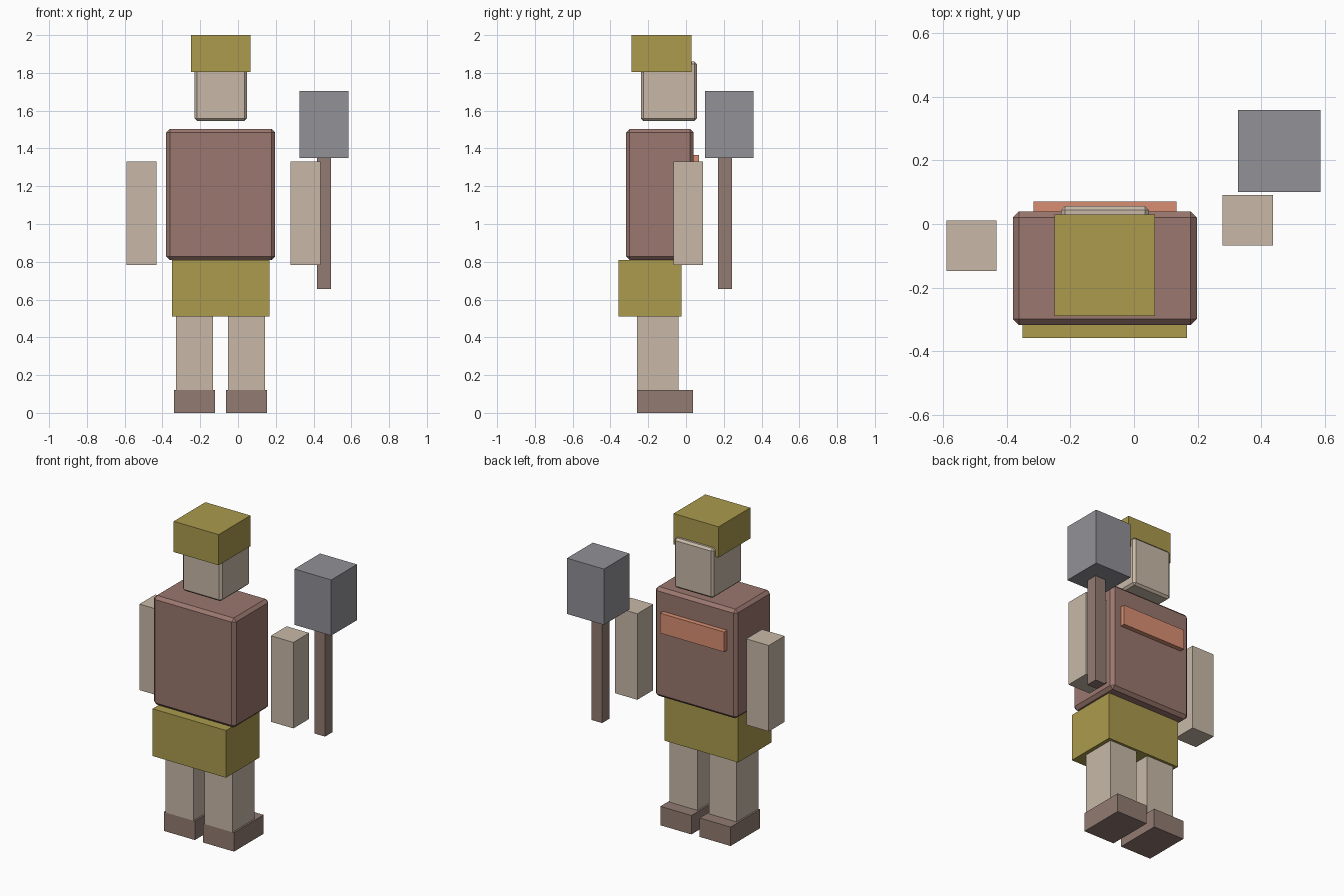
import bpy

if "Cube" in bpy.data.objects:
    bpy.data.objects.remove(bpy.data.objects["Cube"])


def material(name, hex_color):
    """Material whose viewport colour comes from an sRGB hex string."""
    rgb = [int(hex_color[i:i + 2], 16) / 255 for i in (0, 2, 4)]
    lin = [c / 12.92 if c <= 0.04045 else ((c + 0.055) / 1.055) ** 2.4 for c in rgb]
    m = bpy.data.materials.new(name)
    m.diffuse_color = (*lin, 1)
    m.use_nodes = True
    m.node_tree.nodes["Principled BSDF"].inputs["Base Color"].default_value = m.diffuse_color
    return m


skin = material("skin", "C8B9A7")
olive = material("olive", "AB9B4D")
leather = material("leather", "9B776E")
brown = material("brown", "927C72")
stone = material("stone", "919197")
orange = material("orange", "D98F73")


def box(name, x, y, z, mat, bevel=0):
    """Box from (min, max) bounds per axis, with an optional flat chamfer."""
    centre = [(a + b) / 2 for a, b in (x, y, z)]
    bpy.ops.mesh.primitive_cube_add(size=1, location=centre)
    ob = bpy.context.object
    ob.name = name
    ob.scale = [b - a for a, b in (x, y, z)]
    bpy.ops.object.transform_apply(location=False, rotation=False, scale=True)
    ob.data.materials.append(mat)
    if bevel:
        mod = ob.modifiers.new("chamfer", 'BEVEL')
        mod.width = bevel
        mod.segments = 1
    return ob


# Head and cap
box("cap", (-0.25, 0.066), (-0.288, 0.03), (1.805, 2.0), olive)
box("head", (-0.229, 0.047), (-0.238, 0.057), (1.545, 1.86), skin, 0.013)

# Torso, back strap and skirt
box("torso", (-0.38, 0.197), (-0.317, 0.04), (0.81, 1.504), leather, 0.019)
box("back_strap", (-0.316, 0.133), (0.03, 0.07), (1.238, 1.365), orange)
box("skirt", (-0.35, 0.167), (-0.358, -0.024), (0.51, 0.81), olive)

# Legs and feet
for side, cx in (("left", -0.23), ("right", 0.045)):
    box(side + "_leg", (cx - 0.098, cx + 0.098), (-0.26, -0.04), (0.12, 0.51), skin)
    box(side + "_foot", (cx - 0.109, cx + 0.109), (-0.26, 0.037), (0, 0.12), brown)

# Arms, the right one held further back
for side, cx, cy in (("left", -0.51, -0.068), ("right", 0.357, 0.012)):
    box(side + "_arm", (cx - 0.079, cx + 0.079), (cy - 0.079, cy + 0.079),
        (0.784, 1.33), skin)

# Mallet
box("mallet_handle", (0.418, 0.493), (0.169, 0.244), (0.657, 1.349), brown)
box("mallet_head", (0.326, 0.585), (0.1, 0.358), (1.349, 1.703), stone)
